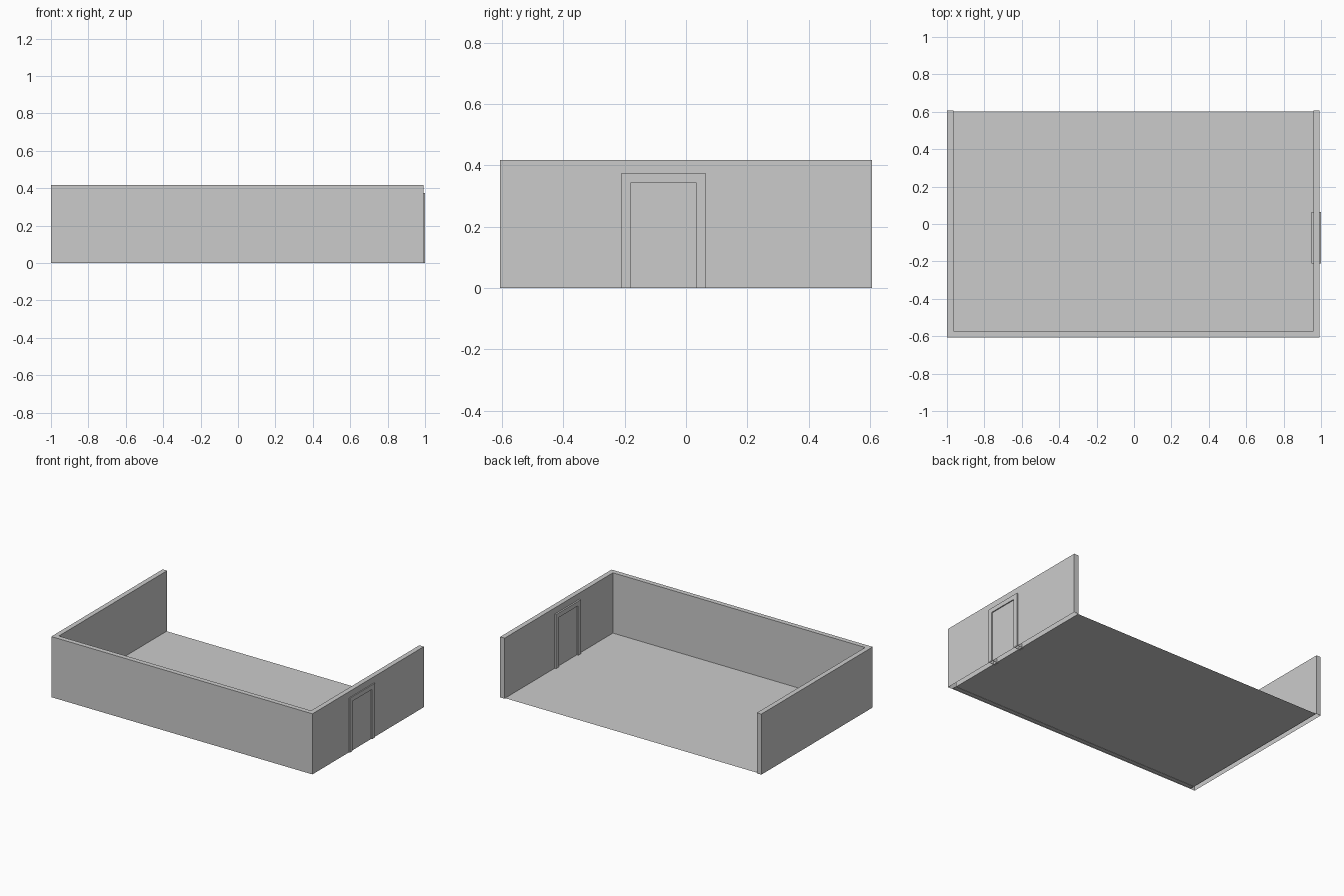
import bpy, bmesh
from mathutils import Vector

cube = bpy.data.objects.get("Cube")
if cube:
    bpy.data.objects.remove(cube, do_unlink=True)

plaster = bpy.data.materials.new("light_grey")
plaster.use_nodes = True
grey = (0.6, 0.6, 0.6, 1)
plaster.diffuse_color = grey
plaster.node_tree.nodes["Principled BSDF"].inputs["Base Color"].default_value = grey


def make_part(name, outline, push=None):
    """Face from an outline; if pushed, extruded to a solid with no underside."""
    bm = bmesh.new()
    face = bm.faces.new([bm.verts.new(p) for p in outline])
    if push:
        result = bmesh.ops.extrude_face_region(bm, geom=[face], use_keep_orig=True)
        moved = [g for g in result["geom"] if isinstance(g, bmesh.types.BMVert)]
        bmesh.ops.translate(bm, verts=moved, vec=Vector(push))
        bmesh.ops.recalc_face_normals(bm, faces=bm.faces[:])
        ground = [f for f in bm.faces if all(v.co.z < 0.001 for v in f.verts)]
        bmesh.ops.delete(bm, geom=ground, context="FACES")
    mesh = bpy.data.meshes.new(name)
    bm.to_mesh(mesh)
    bm.free()
    mesh.materials.append(plaster)
    obj = bpy.data.objects.new(name, mesh)
    bpy.context.collection.objects.link(obj)
    return obj


left, right, depth, height = -1.0, 0.993, 0.607, 0.418
thick = 0.034
in_left, in_right, in_front = left + thick, right - thick, -depth + thick

# U-shaped walls, open at the back
make_part("walls", [
    (left, depth, 0), (left, -depth, 0), (right, -depth, 0), (right, depth, 0),
    (in_right, depth, 0), (in_right, in_front, 0),
    (in_left, in_front, 0), (in_left, depth, 0)], (0, 0, height))

# Floor sheet between the walls
edge = depth - 0.005
make_part("floor", [
    (in_left, -edge, 0.002), (in_right, -edge, 0.002),
    (in_right, edge, 0.002), (in_left, edge, 0.002)])

# Door surround standing slightly proud of both sides of the wall
y0, y1, top, trim = -0.21, 0.064, 0.375, 0.031
inner, outer = 0.948, 1.0
make_part("door_frame", [(inner, y, z) for y, z in (
    (y0, 0), (y0, top), (y1, top), (y1, 0),
    (y1 - trim, 0), (y1 - trim, top - trim),
    (y0 + trim, top - trim), (y0 + trim, 0))], (outer - inner, 0, 0))
